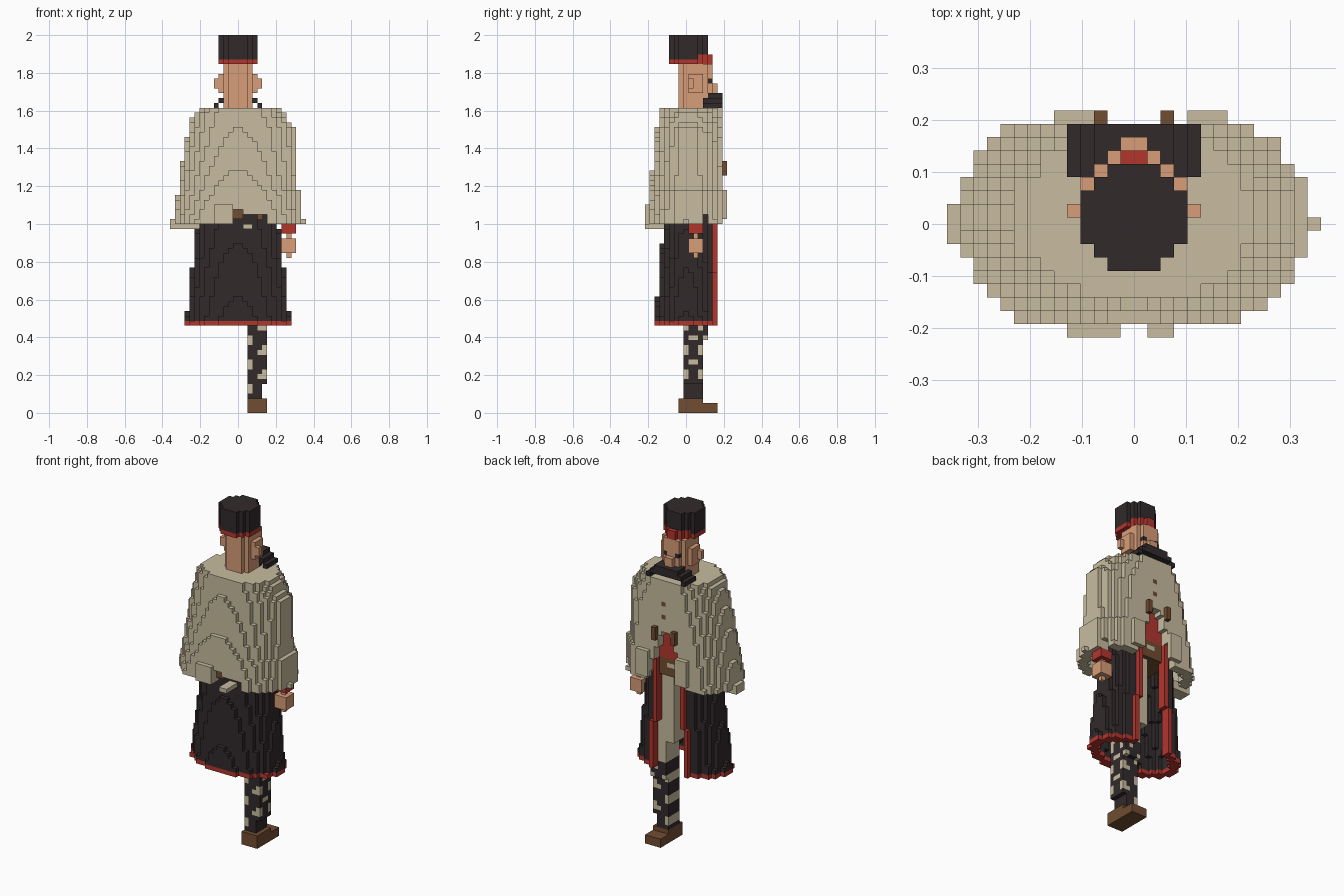
import bpy
import bmesh
from math import floor
from mathutils import Vector

cube = bpy.data.objects.get("Cube")
if cube:
    bpy.data.objects.remove(cube, do_unlink=True)

V = 2 / 78  # edge of one block


def material(name, r, g, b):
    m = bpy.data.materials.new(name)
    m.use_nodes = True
    m.diffuse_color = (r, g, b, 1)
    node = next(n for n in m.node_tree.nodes if n.type == "BSDF_PRINCIPLED")
    node.inputs["Base Color"].default_value = (r, g, b, 1)
    node.inputs["Roughness"].default_value = 0.9
    return m


WOOL, DARK, RED, SKIN, BROWN = range(5)
MATS = [
    material("beige_wool", 0.58, 0.505, 0.35),
    material("dark_cloth", 0.031, 0.023, 0.0245),
    material("red_trim", 0.45, 0.037, 0.027),
    material("skin", 0.69, 0.34, 0.19),
    material("brown_leather", 0.165, 0.074, 0.031),
]
AXES = [Vector(a) for a in ((1, 0, 0), (0, 1, 0), (0, 0, 1))]


def blocks(name, xs, ys, zs, rule):
    """Build the outer skin of all blocks for which rule(x, y, k) gives a colour."""
    cells = {}
    for i in range(xs[0], xs[1] + 1):
        for j in range(ys[0], ys[1] + 1):
            for k in range(zs[0], zs[1] + 1):
                colour = rule(i + 0.5, j, k)
                if colour is not None:
                    cells[i, j, k] = colour
    bm = bmesh.new()
    corners = {}

    def corner(p):
        key = tuple(round(c * 2) for c in p)
        if key not in corners:
            corners[key] = bm.verts.new(p * V)
        return corners[key]

    for (i, j, k), colour in cells.items():
        mid = Vector((i + 0.5, j, k + 0.5))
        for a in range(3):
            for s in (-1, 1):
                n = AXES[a] * s
                if (i + int(n.x), j + int(n.y), k + int(n.z)) in cells:
                    continue
                u, w = AXES[(a + 1) % 3] / 2, AXES[(a + 2) % 3] / 2 * s
                c = mid + n / 2
                quad = [corner(p) for p in (c - u - w, c + u - w, c + u + w, c - u + w)]
                bm.faces.new(quad).material_index = colour
    mesh = bpy.data.meshes.new(name)
    bm.to_mesh(mesh)
    bm.free()
    for m in MATS:
        mesh.materials.append(m)
    obj = bpy.data.objects.new(name, mesh)
    bpy.context.collection.objects.link(obj)


def box(name, xs, ys, zs, colour):
    blocks(name, xs, ys, zs, lambda x, y, k: colour)


def oval(x, y, hx, hy, power=2):
    return hx > 0 and hy > 0 and abs(x / hx) ** power + abs(y / hy) ** power <= 1


# Round hat with red band and raised red front
def hat(x, y, k):
    if y == 5:
        return RED if abs(x) < 1 and k < 74 else None
    if oval(x, y - 0.5, 4, 4):
        return RED if k == 72 or (k == 73 and y > 2) else DARK


blocks("hat", (-4, 3), (-3, 5), (72, 77), hat)


# Head with cheeks, ears, eyes and nose
def head(x, y, k):
    ax = abs(x)
    if ax > 4:
        return SKIN if y == 1 and k in (67, 68) else None
    if ax > 3:
        return SKIN if 0 < y < 4 and 65 < k < 70 else None
    if y == 6:
        return SKIN if ax < 1 and k in (66, 67) else None
    if y == 5:
        if ax > 2:
            return None
        return DARK if ax > 1 and k == 68 else SKIN
    if (y == -1 and ax > 2) or (y == 4 and k < 64):
        return None
    return SKIN


blocks("head", (-5, 4), (-1, 6), (62, 71), head)


# Drooping moustache, stepping down to each side
def moustache(x, y, k):
    out = max(0, floor(abs(x)) - 2)
    top = 65 - out
    if y == 4:
        top = min(top, 64)
    thick = 1 if out else 2
    return DARK if top - thick < k <= top else None


blocks("moustache", (-5, 4), (4, 7), (63, 65), moustache)


# Wide cloak: hollow, flaring downwards, split at the chest
def cloak_oval(x, y, k, inset):
    t = (62 - k) / 23
    left = 8.5 + 4.8 * t ** 0.6
    right = 9.1 + min(3, (62 - k) * 0.7) + (k < 46)
    back, front = 6.2 + 3.3 * t ** 1.8, 7.4 + 2.2 * t
    hx = (right if x > 0 else left) - inset
    hy = (front if y > 0 else back) - inset
    return oval(x, y - 0.3, hx, hy)


def cloak(x, y, k):
    if not cloak_oval(x, y, k, 0):
        return None
    if k < 60 and abs(y) < 6 and cloak_oval(x, y, k, 2.2):
        return None
    if y > 2 and k < 51 and abs(x) < 1 + (51 - k) * 0.33:
        return None
    if y < 0 and -1 < x < 6 and k < (42 if x < 1 else 41):
        return None
    if y == 4 and x > 0 and k < 41:
        return None
    if y == 7 and 0 < x < 1 and k in (54, 57):
        return BROWN
    return WOOL


blocks("cloak", (-14, 13), (-7, 7), (39, 62), cloak)
for side, i in (("right", -6), ("left", 4)):
    box("cloak_fold_" + side, (i, i + 2), (8, 8), (40, 45), WOOL)
for side, i in (("right", -3), ("left", 2)):
    box("cloak_clasp_" + side, (i, i), (7, 8), (49, 51), BROWN)
box("cloak_back_tail", (-5, -2), (-8, -7), (39, 42), WOOL)
box("cloak_loose_end", (1, 2), (-8, -5), (38, 38), WOOL)
box("belt_back", (-1, 0), (-6, -5), (40, 41), BROWN)
box("sleeve_right", (-14, -9), (-1, 1), (38, 39), WOOL)
box("sleeve_left", (11, 13), (0, 0), (39, 39), WOOL)


# Vest with belt and buckle seen through the split
def vest(x, y, k):
    if k < 44:
        return WOOL if y == 5 and abs(x) < 1 and k == 42 else BROWN
    return RED if y == 5 and abs(x) < 3 else DARK


blocks("vest", (-5, 4), (-3, 5), (40, 53), vest)


# Long open robe with red hem and front edges
def robe(x, y, k):
    drop = max(0, 39 - k)
    gap = 3 if k > 28 else 4
    if y > 0 and abs(x) < gap:
        return None
    if y > 4 and abs(x) < gap + 1:
        return RED
    hx = 8.35 + drop * 0.115
    hy = 6.8 if y > 0 else 4.6 + drop * 0.09
    if not oval(x, y, hx, hy) or oval(x, y, hx - 1.7, hy - 1.7):
        return None
    return RED if k == 18 else DARK


blocks("robe", (-12, 11), (-7, 6), (18, 43), robe)


# Light breeches on the standing leg, narrowing at the knee
def breeches(x, y, k):
    if k < 24:
        return WOOL if x > 2 and y >= 0 else None
    return WOOL if oval(x - 3, y - 1.5, 3.4, 3.2, 4) else None


blocks("left_breeches", (0, 5), (-1, 4), (19, 39), breeches)


# Patterned stocking: banded inside, crossed outside
def stocking(x, y, k):
    if (k < 6 and x > 5) or (y == 4 and k < 15):
        return None
    phase = k % 5
    if x < 3:
        light = phase in (0, 4) and k > 3
    elif x > 5:
        light = phase in (2, 3) if y in (0, 3) else phase == 0
    else:
        light = phase == 2 and x > 4 and k > 6
    return WOOL if light else DARK


blocks("left_stocking", (2, 5), (0, 4), (3, 18), stocking)


# Boot with a low toe
def boot(x, y, k):
    return BROWN if k < 2 or y < 4 else None


blocks("left_boot", (2, 5), (-1, 6), (0, 2), boot)


# Hand hanging below a red cuff
def hand(x, y, k):
    if k > 36:
        return RED
    if k in (32, 36):
        return SKIN if 10 < x < 11 and y == 2 else None
    return SKIN


blocks("left_hand_and_cuff", (9, 11), (1, 3), (32, 38), hand)
